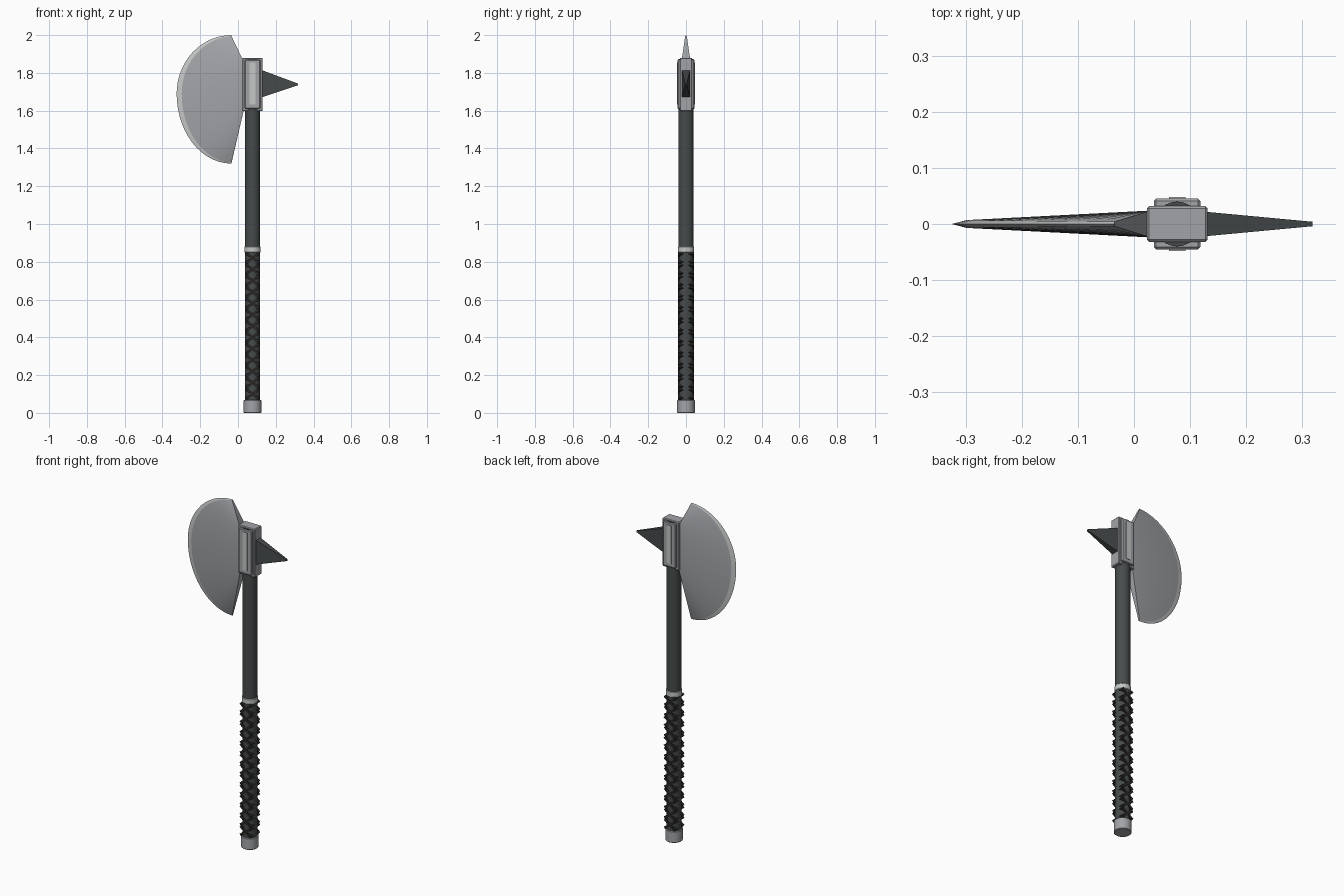
import bpy, bmesh, math
from mathutils import Matrix, Vector

if "Cube" in bpy.data.objects:
    bpy.data.objects.remove(bpy.data.objects["Cube"])

AXIS_X = 0.077  # shaft centre line


def material(name, rgb):
    m = bpy.data.materials.new(name)
    m.use_nodes = True
    m.diffuse_color = (*rgb, 1)
    m.node_tree.nodes["Principled BSDF"].inputs["Base Color"].default_value = (*rgb, 1)
    return m


STEEL = material("steel", (0.36, 0.37, 0.39))
EDGE = material("bright_steel", (0.56, 0.57, 0.57))
DARK = material("dark_metal", (0.062, 0.07, 0.07))
STRAP = material("black_leather", (0.02, 0.019, 0.017))


def finish(name, bm, *mats, smooth=False):
    bmesh.ops.recalc_face_normals(bm, faces=bm.faces)
    mesh = bpy.data.meshes.new(name)
    bm.to_mesh(mesh)
    bm.free()
    for m in mats:
        mesh.materials.append(m)
    ob = bpy.data.objects.new(name, mesh)
    bpy.context.collection.objects.link(ob)
    if smooth:
        bpy.ops.object.select_all(action="DESELECT")
        ob.select_set(True)
        bpy.context.view_layer.objects.active = ob
        bpy.ops.object.shade_smooth_by_angle(angle=math.radians(35))
    return ob


def add_box(bm, size, place):
    bmesh.ops.create_cube(bm, size=1, matrix=place @ Matrix.Diagonal((*size, 1)))


def box(name, size, z0, z1, mat, bevel=0.0):
    bm = bmesh.new()
    add_box(bm, (*size, z1 - z0), Matrix.Translation((AXIS_X, 0, (z0 + z1) / 2)))
    if bevel:
        bmesh.ops.bevel(bm, geom=bm.edges[:], offset=bevel, segments=1, affect="EDGES")
    return finish(name, bm, mat)


def cylinder(name, radius, z0, z1, mat, bevel=0.0):
    bm = bmesh.new()
    bmesh.ops.create_cone(bm, cap_ends=True, segments=24, radius1=radius, radius2=radius,
                          depth=z1 - z0, matrix=Matrix.Translation((AXIS_X, 0, (z0 + z1) / 2)))
    if bevel:
        rims = [e for e in bm.edges if abs(e.verts[0].co.z - e.verts[1].co.z) < 1e-5]
        bmesh.ops.bevel(bm, geom=rims, offset=bevel, segments=1, affect="EDGES")
    return finish(name, bm, mat, smooth=True)


# Handle
cylinder("shaft", 0.04, 0.03, 1.873, DARK)
cylinder("pommel", 0.047, 0, 0.068, STEEL, 0.003)
cylinder("collar", 0.043, 0.848, 0.882, EDGE, 0.004)

# Crossed grip straps: tilted square slabs, two per crossing
bm = bmesh.new()
count, low, high = 13, 0.07, 0.85
pitch = (high - low) / count
tilt = math.atan2(pitch / 2, 0.038)
for i in range(count):
    for side in (-1, 1):
        place = (Matrix.Translation((AXIS_X, 0, low + pitch * (i + 0.5)))
                 @ Matrix.Rotation(side * tilt, 4, "Y"))
        add_box(bm, (0.085, 0.083, 0.015), place)
finish("grip_straps", bm, STRAP)

# Head socket: narrow core crossed by a wider block, with front and back panels
box("socket_core", (0.108, 0.064), 1.597, 1.88, STEEL, 0.004)
box("socket_cheeks", (0.083, 0.09), 1.61, 1.87, STEEL, 0.004)
box("socket_panels", (0.03, 0.096), 1.632, 1.855, EDGE)

# Half-moon blade: cross-sections lofted from root to cutting edge
bm = bmesh.new()
STEPS, CENTRE = 28, Vector((-0.035, 0, 1.69))
sections = []
for i in range(STEPS + 1):
    f = i / STEPS
    t = math.pi * (f - 0.5)
    height = 0.31 if t > 0 else 0.37
    inset = 0.004 + 0.023 * math.cos(t)

    def arc(d, y):
        return CENTRE + Vector((-(0.29 - d) * math.cos(t), y, (height - d) * math.sin(t)))

    root_z = 1.60 + 0.26 * f
    bevel_y = 0.004 + 0.003 * math.cos(t)
    points = [Vector((0.03, 0.024, root_z)), arc(inset, bevel_y), arc(0, 0),
              arc(inset, -bevel_y), Vector((0.03, -0.024, root_z))]
    sections.append([bm.verts.new(p) for p in points])
for a, b in zip(sections, sections[1:]):
    for k in range(5):
        n = (k + 1) % 5
        face = bm.faces.new((a[k], a[n], b[n], b[k]))
        face.material_index = 1 if k in (1, 2) else 0
for end in (sections[0], sections[-1]):
    bm.faces.new(end)
finish("blade", bm, STEEL, EDGE, smooth=True)

# Back spike: four-sided taper
bm = bmesh.new()
rings = []
for x, y, z0, z1 in ((0.125, 0.022, 1.67, 1.815), (0.318, 0.004, 1.735, 1.743)):
    rings.append([bm.verts.new(p) for p in ((x, -y, z0), (x, y, z0), (x, y, z1), (x, -y, z1))])
for k in range(4):
    n = (k + 1) % 4
    bm.faces.new((rings[0][k], rings[0][n], rings[1][n], rings[1][k]))
for ring in rings:
    bm.faces.new(ring)
finish("back_spike", bm, DARK)
